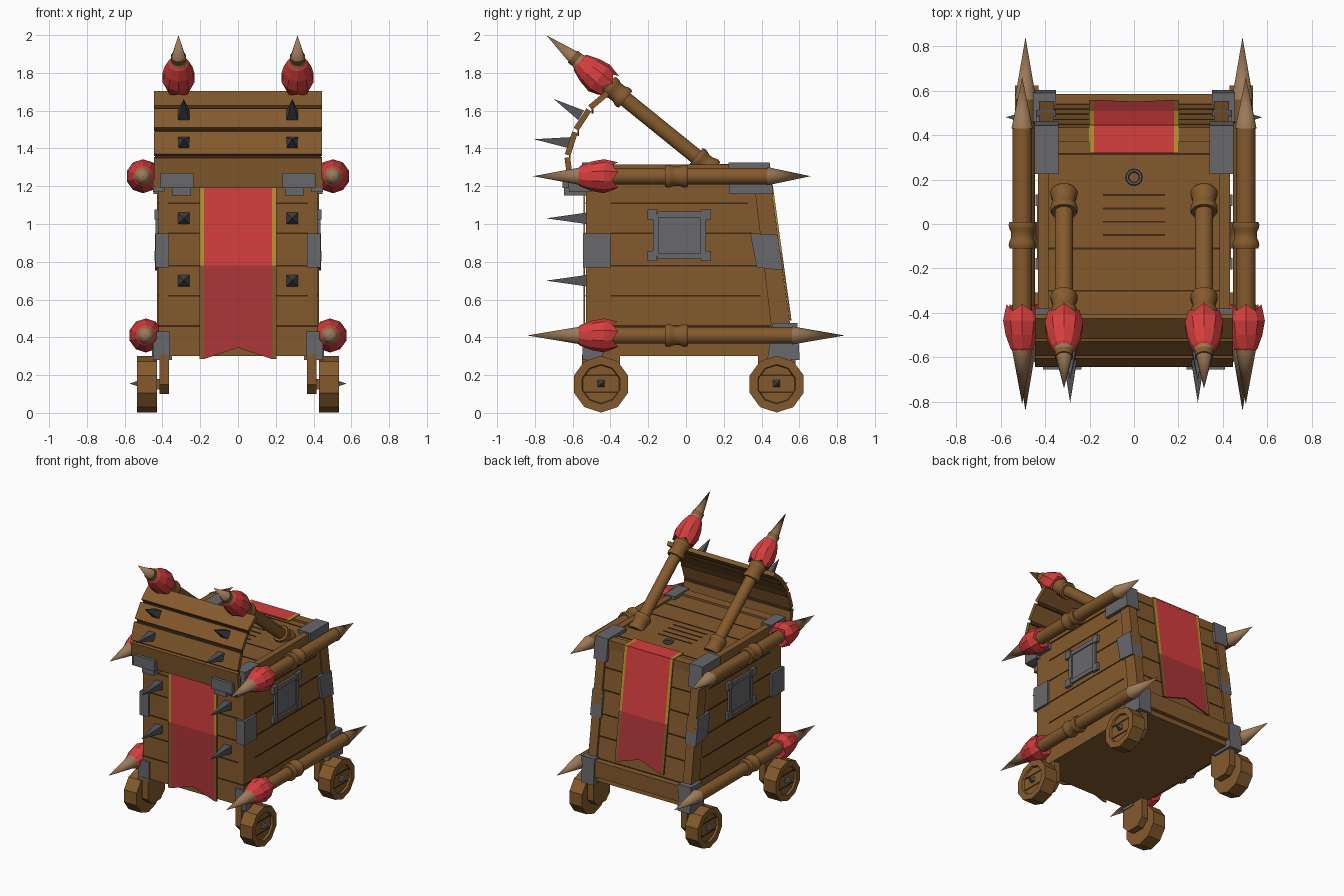
import bpy, bmesh, math
from mathutils import Vector

if "Cube" in bpy.data.objects:
    bpy.data.objects.remove(bpy.data.objects["Cube"])


def material(name, r, g, b):
    m = bpy.data.materials.new(name)
    lin = [((c / 255 + 0.055) / 1.055) ** 2.4 for c in (r, g, b)]
    m.diffuse_color = (*lin, 1)
    m.use_nodes = True
    m.node_tree.nodes["Principled BSDF"].inputs["Base Color"].default_value = m.diffuse_color
    return m


WOOD = material("wood", 132, 90, 45)
GROOVE = material("dark groove", 62, 42, 20)
RED = material("red cloth", 214, 62, 62)
DARK_RED = material("dark red cloth", 172, 54, 56)
GOLD = material("gold trim", 190, 150, 50)
BONE = material("pale sharpened wood", 156, 121, 88)
METAL = material("grey metal", 104, 104, 108)
IRON = material("dark iron", 82, 83, 88)


def finish(name, bm, mat, smooth=False):
    bmesh.ops.recalc_face_normals(bm, faces=bm.faces[:])
    me = bpy.data.meshes.new(name)
    bm.to_mesh(me)
    bm.free()
    me.materials.append(mat)
    if smooth:
        me.polygons.foreach_set("use_smooth", [True] * len(me.polygons))
        me.set_sharp_from_angle(angle=math.radians(40))
    ob = bpy.data.objects.new(name, me)
    bpy.context.collection.objects.link(ob)
    return ob


def slab(name, pts, ext, mat):
    """Flat polygon pushed along a vector."""
    bm = bmesh.new()
    ext = Vector(ext)
    a = [bm.verts.new(p) for p in pts]
    b = [bm.verts.new(Vector(p) + ext) for p in pts]
    bm.faces.new(a)
    bm.faces.new(b[::-1])
    for i in range(len(a)):
        j = (i + 1) % len(a)
        bm.faces.new((a[i], a[j], b[j], b[i]))
    return finish(name, bm, mat)


def prism(name, yz, x0, x1, mat):
    return slab(name, [(x0, y, z) for y, z in yz], (x1 - x0, 0, 0), mat)


def box(name, x0, x1, y0, y1, z0, z1, mat):
    return prism(name, [(y0, z0), (y1, z0), (y1, z1), (y0, z1)], x0, x1, mat)


def lathe(name, prof, origin, direction, sides, mat, smooth=False, jag=0):
    """Revolve (distance, radius) pairs about an axis; jag makes the first ring a zigzag."""
    bm = bmesh.new()
    q = Vector(direction).to_track_quat('Z', 'Y')
    rings = []
    for k, (t, r) in enumerate(prof):
        ring = []
        for i in range(sides if r > 0 else 1):
            a = 2 * math.pi * (i + 0.5) / sides
            tt = t + (jag if k == 0 and i % 2 else 0)
            ring.append(bm.verts.new(Vector(origin) + q @ Vector((r * math.cos(a), r * math.sin(a), tt))))
        rings.append(ring)
    for a, b in zip(rings, rings[1:]):
        for i in range(sides):
            j = (i + 1) % sides
            if len(a) == 1:
                bm.faces.new((a[0], b[i], b[j]))
            elif len(b) == 1:
                bm.faces.new((a[i], a[j], b[0]))
            else:
                bm.faces.new((a[i], a[j], b[j], b[i]))
    for end in (rings[0], rings[-1]):
        if len(end) > 2:
            bm.faces.new(end)
    return finish(name, bm, mat, smooth)


COLLAR = [(-.06, .04), (-.06, .058), (-.045, .063), (-.03, .06), (-.015, .053),
          (.015, .053), (.03, .06), (.045, .063), (.06, .058), (.06, .04)]


def crown(name, origin, d):
    lathe(name, [(0, .074), (.075, .09), (.14, .078), (.20, .055), (.215, .04)],
          origin, d, 10, RED, jag=.03)


def spike(name, origin, d, length, r, mat=IRON):
    lathe(name, [(0, r), (length, 0)], origin, d, 4, mat)


def back_y(z):
    return .56 - .1386 * (z - .3)


# Wooden tower body with rim, rear posts and lower rear rail
prism("tower_body", [(-.53, .3), (.56, .3), (back_y(1.3), 1.3), (-.53, 1.3)], -.42, .42, WOOD)
box("rear_bottom_rail", -.44, .44, .5, .585, .34, .46, WOOD)
box("front_rim", -.425, .425, -.54, -.47, 1.24, 1.315, WOOD)
box("rear_rim", -.425, .425, .37, .435, 1.25, 1.315, WOOD)
for s in (-1, 1):
    box("side_rim", s * .385, s * .432, -.535, .43, 1.235, 1.315, WOOD)
    prism("rear_post", [(.47, .3), (.575, .3), (.437, 1.3), (.35, 1.3)], s * .36, s * .428, WOOD)

# Plank grooves
for i, z in enumerate((.46, .62, .78, .95, 1.11)):
    short = i % 2 == 1 or i == 4
    w = .37 if short else .42
    y0, y1 = (-.4, back_y(z) - .12) if short else (-.53, back_y(z))
    box("front_groove", -w, w, -.533, -.52, z - .004, z + .004, GROOVE)
    box("rear_groove", -.36, .36, back_y(z) - .02, back_y(z) + .003, z - .004, z + .004, GROOVE)
    for s in (-1, 1):
        box("side_groove", s * .41, s * .423, y0, y1, z - .004, z + .004, GROOVE)
for y, w in ((.315, .385), (.13, .14), (.07, .14), (.01, .14), (-.05, .14), (-.11, .385), (-.3, .385)):
    box("deck_groove", -w, w, y - .004, y + .004, 1.29, 1.303, GROOVE)
bpy.ops.mesh.primitive_torus_add(location=(0, .21, 1.31), major_radius=.03, minor_radius=.008,
                                 major_segments=14, minor_segments=6)
bpy.context.object.name = "hatch_ring"
bpy.context.object.data.materials.append(METAL)

# Cloth banners: front, and rear draped over the deck edge
def banner(name, at, ext, top, mid, low, notch):
    def piece(part, xz, mat):
        slab(name + part, [at(x, z) for x, z in xz], ext, mat)
    piece("_upper", [(-.18, top), (.18, top), (.18, mid), (-.18, mid)], RED)
    piece("_lower", [(-.18, mid), (.18, mid), (.18, low), (0, low + notch), (-.18, low)], DARK_RED)
    for s in (-1, 1):
        piece("_trim", [(s * .18, top), (s * .203, top), (s * .203, mid), (s * .18, mid)], GOLD)
        piece("_lower_trim", [(s * .18, mid), (s * .203, mid), (s * .203, low), (s * .18, low)], WOOD)


banner("front_banner", lambda x, z: (x, -.535, z), (0, -.008, 0), 1.24, .78, .285, .06)
banner("rear_banner", lambda x, z: (x, back_y(z) + .016, z), (0, .009, 0), 1.32, .85, .49, .06)
box("rear_banner_fold", -.18, .18, .32, .446, 1.312, 1.321, RED)
for s in (-1, 1):
    box("rear_fold_trim", s * .18, s * .203, .32, .446, 1.312, 1.321, GOLD)

# Curved plank shield: outer (y, z) ends of each plank
PLANKS = [((-.622, 1.19), (-.643, 1.35)), ((-.641, 1.37), (-.602, 1.49)),
          ((-.594, 1.51), (-.527, 1.612)), ((-.517, 1.628), (-.425, 1.705))]
for a, b in PLANKS:
    d = (Vector(b) - Vector(a)).normalized()
    n = Vector((d.y, -d.x)) * .03
    prism("shield_plank", [a, b, (b[0] + n.x, b[1] + n.y), (a[0] + n.x, a[1] + n.y)], -.445, .445, WOOD)
for (_, a), (b, _) in zip(PLANKS, PLANKS[1:]):
    y, z = (a[0] + b[0]) / 2 + .027, (a[1] + b[1]) / 2 - .012
    box("shield_gap", -.44, .44, y - .004, y + .004, z - .022, z + .022, GROOVE)

for s in (-1, 1):
    # Metal hinges and corner bands
    box("shield_hinge", s * .235, s * .41, -.655, -.53, 1.19, 1.27, METAL)
    box("hinge_tab", s * .25, s * .35, -.645, -.53, 1.15, 1.19, METAL)
    box("hinge_side", s * .39, s * .45, -.62, -.5, 1.17, 1.24, METAL)
    box("front_top_band", s * .36, s * .445, -.55, -.38, 1.19, 1.325, METAL)
    box("front_mid_band", s * .365, s * .437, -.545, -.4, .77, .95, METAL)
    box("front_low_band", s * .36, s * .45, -.547, -.44, .28, .43, METAL)
    prism("rear_top_band", [(.23, 1.16), (.462, 1.16), (.442, 1.325), (.225, 1.325)], s * .34, s * .447, METAL)
    prism("rear_mid_band", [(.375, .77), (.513, .755), (.485, .945), (.34, .95)], s * .35, s * .44, METAL)
    prism("rear_low_band", [(.43, .28), (.602, .28), (.59, .475), (.46, .475)], s * .35, s * .455, METAL)

    # Riveted side plate with raised frame
    box("side_plate", s * .41, s * .428, -.17, .1, .82, 1.06, METAL)
    for z in (.815, 1.035):
        box("plate_rail", s * .41, s * .436, -.15, .08, z, z + .03, METAL)
        for y in (-.205, .08):
            box("plate_corner", s * .41, s * .442, y, y + .052, z - .012, z + .042, METAL)
    for y in (-.175, .075):
        box("plate_stile", s * .41, s * .436, y, y + .03, .83, 1.05, METAL)

    # Side stakes with red crowns
    for x, z, tip0, base1, tip1 in ((.488, .41, -.84, .56, .84), (.503, 1.253, -.81, .43, .66)):
        o = (s * x, 0, z)
        lathe("side_stake", [(-.56, .045), (base1, .045)], o, (0, 1, 0), 12, WOOD, True)
        lathe("stake_collar", COLLAR, (s * x, -.05, z), (0, 1, 0), 12, WOOD, True)
        lathe("stake_rear_tip", [(base1, .05), (tip1, 0)], o, (0, 1, 0), 12, BONE, True)
        lathe("stake_front_tip", [(.54, .052), (-tip0, 0)], o, (0, -1, 0), 12, BONE, True)
        crown("stake_crown", (s * x, -.36, z), (0, -1, 0))

    # Leaning props that brace the shield
    o, d = Vector((s * .315, .1, 1.32)), Vector((0, -.84, .68)).normalized()
    lathe("prop", [(-.02, .042), (.9, .042)], o, d, 12, WOOD, True)
    for t in (.0, .6):
        lathe("prop_collar", COLLAR, o + d * t, d, 12, WOOD, True)
    lathe("prop_tip", [(.83, .05), (1.08, 0)], o, d, 12, BONE, True)
    crown("prop_crown", o + d * .645, d)

    # Iron spikes on tower front and shield
    for y, z, dz, ln in ((-.53, .7, 0, .21), (-.53, 1.03, 0, .21), (-.615, 1.43, .1, .19), (-.555, 1.575, .6, .17)):
        spike("front_spike", (s * .287, y, z), (0, -1, dz), ln, .042)

    # Wheels, forks and hub spikes
    for y in (-.45, .48):
        box("wheel_fork", s * .365, s * .415, y - .1, y + .1, .15, .31, WOOD)
        prism("fork_foot", [(y - .1, .15), (y - .05, .1), (y + .05, .1), (y + .1, .15)], s * .365, s * .415, WOOD)
        lathe("wheel", [(0, .0), (0, .15), (.105, .15), (.105, .105), (.09, .1), (.09, 0)],
              (s * .43, y, .152), (s, 0, 0), 10, WOOD)
        box("axle", s * .4, s * .44, y - .03, y + .03, .125, .18, WOOD)
        for dz in (-.045, .045):
            box("wheel_groove", s * .51, s * .524, y - .085, y + .085, .15 + dz, .157 + dz, GROOVE)
        spike("hub_spike", (s * .515, y, .155), (s, 0, 0), .06, .028)
